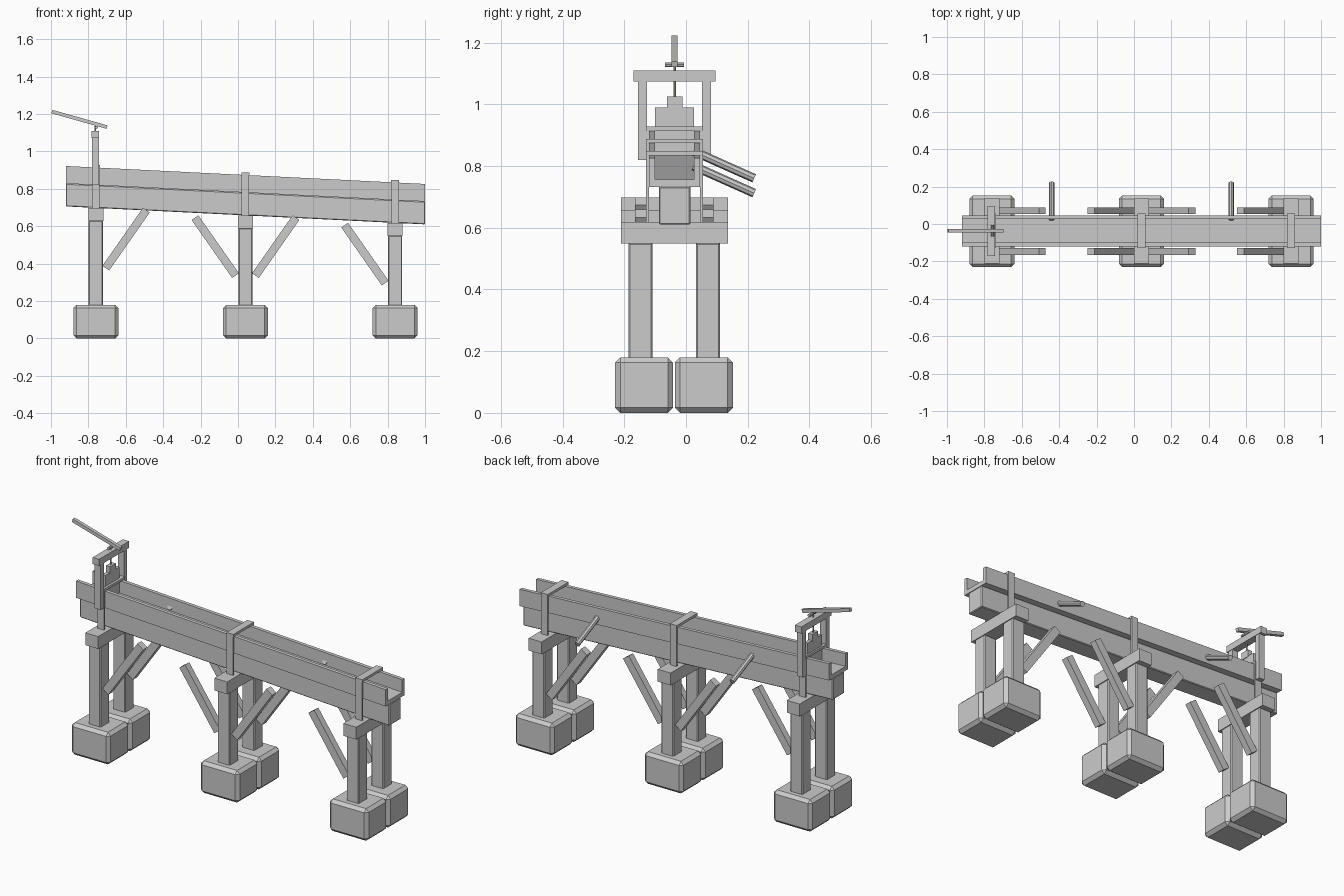
import bpy, bmesh, math
from mathutils import Vector, Matrix

if "Cube" in bpy.data.objects:
    bpy.data.objects.remove(bpy.data.objects["Cube"])

YC = -0.037                       # centre line of the trough
SLOPE = -0.05                     # fall of the channel along x


def finish(bm, name, bevel=0.0):
    bmesh.ops.recalc_face_normals(bm, faces=bm.faces)
    me = bpy.data.meshes.new(name)
    bm.to_mesh(me)
    bm.free()
    ob = bpy.data.objects.new(name, me)
    bpy.context.collection.objects.link(ob)
    if bevel:
        mod = ob.modifiers.new("Bevel", 'BEVEL')
        mod.width = bevel
        mod.segments = 1
    return ob


def box(name, x, y, z, bevel=0.0):
    """Box from (min, max) ranges."""
    bm = bmesh.new()
    size = [b - a for a, b in (x, y, z)]
    mid = [(a + b) / 2 for a, b in (x, y, z)]
    bmesh.ops.create_cube(bm, size=1, matrix=Matrix.Translation(mid) @ Matrix.Diagonal((*size, 1)))
    return finish(bm, name, bevel)


def bar(name, p, q, width, y_size, bevel=0.0):
    """Square-ended bar in an xz plane from p to q."""
    p, q = Vector(p), Vector(q)
    d = q - p
    rot = Matrix.Rotation(-math.atan2(d.z, d.x), 4, 'Y')
    bm = bmesh.new()
    bmesh.ops.create_cube(bm, size=1, matrix=Matrix.Translation((p + q) / 2) @ rot
                          @ Matrix.Diagonal((d.length, y_size, width, 1)))
    return finish(bm, name, bevel)


def rod(name, p, q, radius, sides=8):
    p, q = Vector(p), Vector(q)
    d = q - p
    rot = d.to_track_quat('Z', 'Y').to_matrix().to_4x4()
    bm = bmesh.new()
    bmesh.ops.create_cone(bm, cap_ends=True, segments=sides, radius1=radius, radius2=radius,
                          depth=d.length, matrix=Matrix.Translation((p + q) / 2) @ rot)
    return finish(bm, name)


def sloped(name, profile, x0, x1, bevel=0.0):
    """Extrude a (y, z) profile along x, following the slope; z is given at x = 0."""
    bm = bmesh.new()
    face = bm.faces.new([bm.verts.new((x0, YC + y, z + SLOPE * x0)) for y, z in profile])
    ext = bmesh.ops.extrude_face_region(bm, geom=[face])
    for v in ext["geom"]:
        if isinstance(v, bmesh.types.BMVert):
            v.co += Vector((x1 - x0, 0, SLOPE * (x1 - x0)))
    return finish(bm, name, bevel)


# Channel: U-shaped trough on a narrower support beam
sloped("trough", [(-0.083, 0.782), (0.083, 0.782), (0.083, 0.876), (0.063, 0.876),
                  (0.063, 0.806), (-0.063, 0.806), (-0.063, 0.876), (-0.083, 0.876)], -0.92, 1.0)
sloped("support_beam", [(-0.051, 0.66), (0.051, 0.66), (0.051, 0.782), (-0.051, 0.782)],
       -0.92, 1.0, 0.004)

# Three trestles: footings, posts, cap and strap; braces on given sides
for i, (x, sides) in enumerate([(-0.76, (1,)), (0.04, (-1, 1)), (0.84, (-1,))]):
    under = 0.658 + SLOPE * x
    top = 0.876 + SLOPE * x
    for foot_y, post_y in ((-0.136, -0.147), (0.058, 0.071)):
        box(f"footing_{i}", (x - 0.12, x + 0.12), (foot_y - 0.094, foot_y + 0.094), (0, 0.18), 0.017)
        box(f"post_{i}", (x - 0.038, x + 0.038), (post_y - 0.039, post_y + 0.039),
            (0.17, under - 0.065), 0.005)
        for s in sides:
            bar(f"brace_{i}", (x + s * 0.053, post_y, under - 0.32),
                (x + s * 0.27, post_y, under - 0.01), 0.044, 0.037)
    box(f"cap_{i}", (x - 0.04, x + 0.04), (YC - 0.173, YC + 0.173), (under - 0.067, under + 0.002))
    for s in (-1, 1):
        a, b = sorted((YC + s * 0.083, YC + s * 0.092))
        box(f"strap_side_{i}", (x - 0.02, x + 0.02), (a, b), (under, top + 0.012))
    box(f"strap_top_{i}", (x - 0.021, x + 0.021), (YC - 0.092, YC + 0.092), (top, top + 0.014))

# Sluice gate frame with sliding plate
GX = -0.762
for s in (-1, 1):
    a, b = sorted((YC + s * 0.089, YC + s * 0.118))
    box("gate_frame_leg", (GX - 0.018, GX + 0.018), (a, b), (0.82, 1.08))
box("gate_frame_top", (GX - 0.02, GX + 0.02), (YC - 0.133, YC + 0.133), (1.073, 1.11))
box("gate_plate", (GX - 0.01, GX + 0.01), (YC - 0.063, YC + 0.063), (0.84, 0.99))
box("gate_lug", (GX - 0.013, GX + 0.013), (YC - 0.025, YC + 0.025), (0.985, 1.025))
rod("gate_rod", (GX, YC, 1.02), (GX, YC, 1.135), 0.004)

# Lever and its pivot pin
rod("lever_pin", (-0.757, YC - 0.031, 1.128), (-0.757, YC + 0.031, 1.128), 0.008)
bar("lever", (-0.995, YC, 1.213), (-0.7, YC, 1.13), 0.019, 0.019)

# Outlet spouts on the rear wall
for x, z in ((-0.44, 0.848), (0.52, 0.8)):
    rod("spout", (x, 0.024, z), (x, 0.221, z - 0.088), 0.0145)
